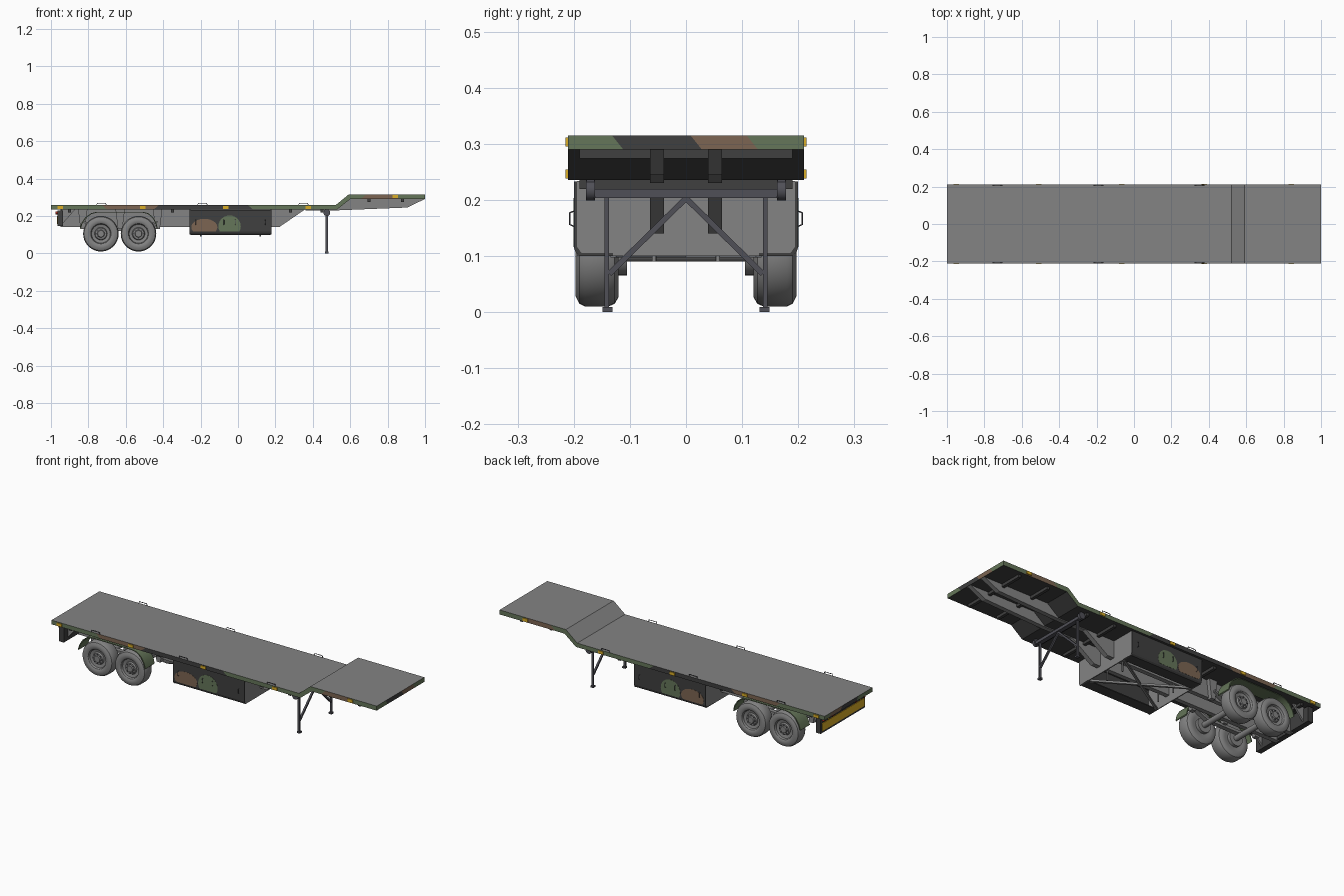
import bpy, bmesh
from math import cos, sin, pi
from mathutils import Vector

if "Cube" in bpy.data.objects:
    bpy.data.objects.remove(bpy.data.objects["Cube"])


def material(name, rgb):
    m = bpy.data.materials.new(name)
    m.diffuse_color = (*rgb, 1)
    m.use_nodes = True
    m.node_tree.nodes["Principled BSDF"].inputs["Base Color"].default_value = m.diffuse_color
    return m


GREY = material("grey", (0.23, 0.23, 0.23))
GREEN = material("camo_green", (0.13, 0.18, 0.1))
BROWN = material("camo_brown", (0.2, 0.13, 0.085))
DARK = material("dark_grey", (0.05, 0.05, 0.05))
AMBER = material("amber", (0.7, 0.42, 0.02))
STEEL = material("steel", (0.08, 0.08, 0.095))
RED = material("red", (0.45, 0.03, 0.02))


def finish(name, bm, mats=(), smooth=False):
    bmesh.ops.recalc_face_normals(bm, faces=bm.faces)
    me = bpy.data.meshes.new(name)
    bm.to_mesh(me)
    bm.free()
    ob = bpy.data.objects.new(name, me)
    bpy.context.collection.objects.link(ob)
    for m in mats:
        me.materials.append(m)
    if smooth:
        bpy.context.view_layer.objects.active = ob
        ob.select_set(True)
        bpy.ops.object.shade_smooth_by_angle(angle=0.6)
        ob.select_set(False)
    return ob


def extruded(pts, d):
    bm = bmesh.new()
    f = bm.faces.new([bm.verts.new(p) for p in pts])
    r = bmesh.ops.extrude_face_region(bm, geom=[f])
    bmesh.ops.translate(bm, vec=d, verts=[v for v in r["geom"] if isinstance(v, bmesh.types.BMVert)])
    return bm


def prism(name, xz, y0, y1, mat=None, smooth=False):
    return finish(name, extruded([(x, y0, z) for x, z in xz], (0, y1 - y0, 0)), [mat or GREY], smooth)


def box(name, x0, x1, y0, y1, z0, z1, mat=None):
    return prism(name, [(x0, z0), (x1, z0), (x1, z1), (x0, z1)], y0, y1, mat)


def bar(name, a, b, r, mat=None, seg=12, square=False):
    """Round or square bar from a to b."""
    a, b = Vector(a), Vector(b)
    bm = bmesh.new()
    n = 4 if square else seg
    bmesh.ops.create_cone(bm, cap_ends=True, segments=n, radius1=r, radius2=r, depth=(b - a).length)
    if square:
        for v in bm.verts:
            x, y = v.co.x, v.co.y
            v.co.x, v.co.y = (x - y) * 0.7071, (x + y) * 0.7071
    q = (b - a).to_track_quat('Z', 'Y')
    for v in bm.verts:
        v.co = q @ v.co + (a + b) / 2
    return finish(name, bm, [mat or GREY], not square)


def wire(name, pts, r, mat):
    cu = bpy.data.curves.new(name, 'CURVE')
    cu.dimensions = '3D'
    cu.bevel_depth, cu.bevel_resolution = r, 1
    sp = cu.splines.new('POLY')
    sp.points.add(len(pts) - 1)
    for p, c in zip(sp.points, pts):
        p.co = (*c, 1)
    cu.materials.append(mat)
    ob = bpy.data.objects.new(name, cu)
    bpy.context.collection.objects.link(ob)


# stepped deck slab, rim cut into camouflage patches
outline = [(-1, .235), (.53, .235), (.60, .29), (1, .29), (1, .315), (.592, .315), (.522, .258), (-1, .258)]
bm = extruded([(x, -.21, z) for x, z in outline], (0, .42, 0))
bmesh.ops.recalc_face_normals(bm, faces=bm.faces)


def cut(test, co, no):
    fs = [f for f in bm.faces if test(f)]
    geom = list({g for f in fs for g in (*f.verts, *f.edges)}) + fs
    bmesh.ops.bisect_plane(bm, geom=geom, plane_co=co, plane_no=no)


side_cuts = (-.73, -.42, .05, .62, .9)
for i, x in enumerate(side_cuts):
    cut(lambda f: abs(f.normal.y) > .9, (x, 0, .26), (1, 0, (-1) ** i * 1.2))
for y in (-.12, .02, .12):
    cut(lambda f: abs(f.normal.x) > .95, (0, y, .3), (0, 1, .8))
for f in bm.faces:
    c = f.calc_center_median()
    if abs(f.normal.y) > .9:
        f.material_index = (1, 2, 3, 1, 2, 1)[sum(c.x > x for x in side_cuts)]
    elif abs(f.normal.x) > .95:
        f.material_index = (1, 3, 2, 1)[sum(c.y > y for y in (-.12, .02, .12))]
    elif f.normal.z < -.1:
        f.material_index = 3
finish("deck", bm, [GREY, GREEN, BROWN, DARK])

for s in (-1, 1):
    # chassis rails and gooseneck rails
    y0, y1 = s * .039, s * .064
    prism("main_rail", [(-.95, .14), (.22, .14), (.36, .236), (-.95, .236)], y0, y1)
    prism("gooseneck_rail", [(.36, .236), (.53, .236), (.6, .291), (1, .291), (.905, .245), (.53, .23), (.36, .23)], y0, y1)

    # locker side with rolled lower edge
    prof = [(.2, .233), (.2, .116), (.197, .107), (.19, .1), (.13, .1), (.13, .105), (.186, .105), (.194, .116), (.194, .233)]
    finish("locker_side", extruded([(-.26, s * y, z) for y, z in prof], (.44, 0, 0)), [DARK])
    for name, cx, cz, rx, rz, m in (("brown_patch", -.18, .14, .07, .045, BROWN), ("green_patch", -.045, .145, .06, .058, GREEN)):
        pts = [(cx + rx * cos(t * pi / 12), max(.116, cz + rz * sin(t * pi / 12))) for t in range(24)]
        prism(name, [p for i, p in enumerate(pts) if p not in pts[:i]], s * .199, s * .2008, m)
    for x in (-.225, -.075, -.015, .145):
        wire("locker_handle", [(x, s * .2, .153), (x, s * .207, .156), (x, s * .207, .177), (x, s * .2, .18)], .0015, STEEL)
    bar("locker_brace", (-.25, s * -.13, .103), (.17, s * .13, .103), .008, square=True)
    for x in (-.2, .12):
        bar("locker_peg", (x, s * .057, .09), (x, s * .057, .14), .004)

    # edge marker lamps and lashing rings
    for x, z in ((-.95, .246), (-.51, .246), (-.065, .246), (.375, .246), (.84, .303)):
        box("marker_lamp", x - .015, x + .015, s * .208, s * .215, z - .008, z + .008, AMBER)
    for x in (-.73, -.19, .35):
        wire("lashing_ring", [(x - .027, s * .208, .25), (x - .023, s * .208, .268), (x + .023, s * .208, .268), (x + .027, s * .208, .25)], .002, STEEL)

    # landing leg
    x = .475
    box("landing_leg", x - .006, x + .006, s * .137, s * .145, .004, .205, STEEL)
    box("landing_foot", x - .009, x + .009, s * .131, s * .149, 0, .009, STEEL)
    bar("leg_diagonal", (x, s * .137, .068), (x, 0, .203), .007, STEEL, square=True)
    bar("leg_pivot", (x, s * .162, .217), (x, s * .178, .217), .018, STEEL, 20)
    box("leg_hanger", x - .01, x + .01, s * .163, s * .177, .215, .237, STEEL)

    # mudguard over both wheels
    path = [(-.845, .135), (-.835, .165), (-.815, .195), (-.785, .215), (-.755, .222), (-.51, .222), (-.48, .215), (-.455, .195), (-.437, .165), (-.43, .135)]
    inner = [(-.635 + (px + .635) * .98, pz - .004) for px, pz in reversed(path)]
    prism("mudguard", path + inner, s * .118, s * .2, GREEN, True)

    # leaf spring and hangers
    prism("leaf_spring", [(-.83, .165), (-.73, .12), (-.53, .12), (-.43, .165), (-.43, .175), (-.53, .135), (-.73, .135), (-.83, .175)], s * .075, s * .1)
    for hx in (-.83, -.63, -.43):
        prism("spring_hanger", [(hx - .025, .236), (hx + .025, .236), (hx + .012, .13), (hx - .012, .13)], s * .06, s * .085)

    # rear lamps and bumper bracket
    for ly, m in ((.1, RED), (.14, AMBER), (.175, RED)):
        bar("rear_lamp", (-.965, s * ly, .217), (-.977, s * ly, .217), .008, m)
    prism("bumper_bracket", [(-.945, .236), (-.87, .236), (-.945, .15)], s * .15, s * .16)

# cross pieces of locker and legs
box("locker_front", .175, .18, -.194, .194, .1, .234)
box("locker_rear", -.26, -.255, -.194, .194, .1, .234)
box("leg_crossbeam", .463, .487, -.165, .165, .203, .219, STEEL)
for x in (-.9, -.35, .28, .45, .7, .88):
    z = .29 if x > .6 else .235
    box("deck_crossmember", x - .008, x + .008, -.19, .19, z - .016, z + .001, DARK)

# rear bumper and reflective plate
box("rear_bumper", -.965, -.935, -.195, .195, .145, .228, DARK)
box("reflective_plate", -.968, -.964, -.185, .185, .157, .2, AMBER)


# lathed wheels with hub bolts
tyre = [(.122, .0), (.122, .05), (.12, .058), (.12, .078), (.127, .09), (.138, .095), (.18, .095), (.19, .09), (.197, .076),
        (.196, .06), (.192, .054), (.182, .05), (.178, .034), (.187, .03), (.187, .02), (.193, .017), (.193, 0)]


def wheel(cx, s):
    b = bmesh.new()
    vs = [b.verts.new((0, s * y, r)) for y, r in tyre]
    es = [b.edges.new(e) for e in zip(vs, vs[1:])]
    bmesh.ops.spin(b, geom=vs + es, cent=(0, 0, 0), axis=(0, 1, 0), angle=2 * pi, steps=36)
    bmesh.ops.remove_doubles(b, verts=b.verts, dist=1e-4)
    bmesh.ops.translate(b, vec=(cx, 0, .105), verts=b.verts)
    finish("wheel", b, [GREY], True)
    for k in range(8):
        px, pz = cx + .025 * cos(k * pi / 4), .105 + .025 * sin(k * pi / 4)
        bar("wheel_bolt", (px, s * .183, pz), (px, s * .191, pz), .003, STEEL, 6)


for cx in (-.733, -.532):
    bar("axle", (cx, -.125, .105), (cx, .125, .105), .015, seg=16)
    for s in (-1, 1):
        wheel(cx, s)
        bar("brake_drum", (cx, s * .105, .105), (cx, s * .123, .105), .04, seg=24)
